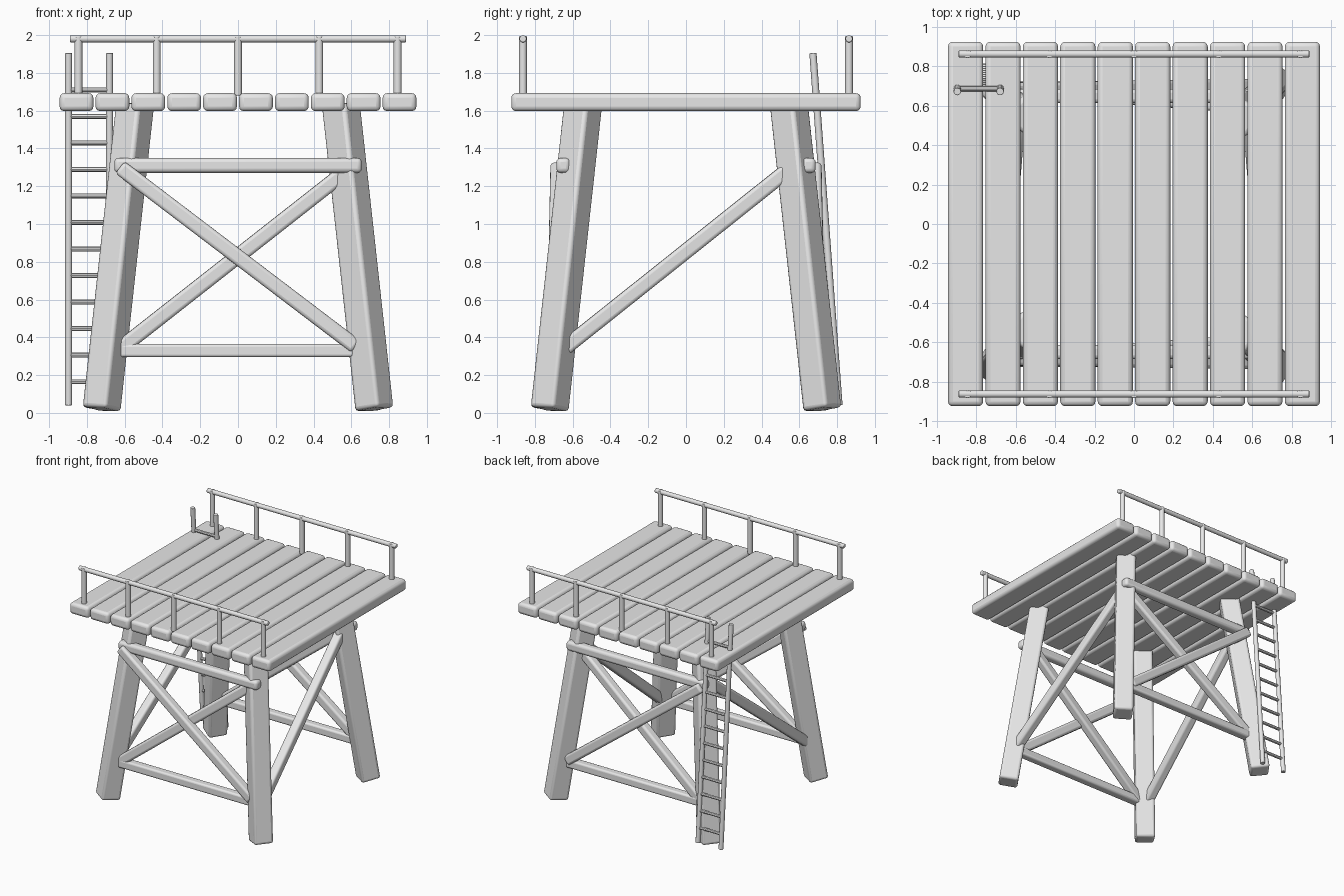
import bpy, math
from mathutils import Vector, Matrix

old = bpy.data.objects.get("Cube")
if old:
    bpy.data.objects.remove(old, do_unlink=True)

GREY = (0.8, 0.8, 0.8, 1.0)
mat = bpy.data.materials.new("plain_grey")
mat.use_nodes = True
mat.diffuse_color = GREY
mat.node_tree.nodes["Principled BSDF"].inputs["Base Color"].default_value = GREY


def finish(ob, name, bevel):
    """Name, colour, round and shade one part."""
    ob.name = name
    ob.data.materials.append(mat)
    if bevel:
        mod = ob.modifiers.new("rounding", 'BEVEL')
        mod.width = bevel
        mod.segments = 3
        mod.limit_method = 'ANGLE'
        mod.angle_limit = math.radians(50)
    bpy.ops.object.shade_smooth_by_angle(angle=math.radians(40))
    return ob


def axis_frame(a, b, twist=0.0):
    """Frame whose z runs from a to b, with its x kept level with the ground."""
    z = (b - a).normalized()
    up = Vector((0, 1, 0)) if abs(z.z) > 0.9 else Vector((0, 0, 1))
    x = up.cross(z).normalized()
    rot = Matrix((x, z.cross(x), z)).transposed().to_4x4()
    return Matrix.Translation((a + b) / 2) @ rot @ Matrix.Rotation(twist, 4, 'Z')


def beam(name, a, b, w, h, bevel, twist=0.0):
    a, b = Vector(a), Vector(b)
    bpy.ops.mesh.primitive_cube_add(size=1)
    ob = bpy.context.object
    ob.data.transform(Matrix.Diagonal((w, h, (b - a).length, 1)))
    ob.matrix_world = axis_frame(a, b, twist)
    return finish(ob, name, bevel)


def rod(name, a, b, r, bevel=0.0, sides=12):
    a, b = Vector(a), Vector(b)
    bpy.ops.mesh.primitive_cylinder_add(vertices=sides, radius=r, depth=(b - a).length)
    ob = bpy.context.object
    ob.matrix_world = axis_frame(a, b)
    return finish(ob, name, bevel)


# Deck planks
for i in range(10):
    x = -0.855 + 0.19 * i
    beam("deck_plank", (x, -0.925, 1.645), (x, 0.925, 1.645), 0.179, 0.095, 0.025)

# Splayed legs, turned about their own axes
for sx in (-1, 1):
    for sy in (-1, 1):
        beam("leg", (sx * 0.722, sy * 0.722, 0.02), (sx * 0.545, sy * 0.545, 1.63),
             0.155, 0.155, 0.02, math.radians(-35))

# Front and back frames: two level beams and a cross
for sy, side in ((-1, "front"), (1, "back")):
    beam(side + "_upper_beam", (-0.655, sy * 0.65, 1.31), (0.655, sy * 0.65, 1.31), 0.073, 0.078, 0.022)
    beam(side + "_lower_beam", (-0.66, sy * 0.69, 0.33), (0.66, sy * 0.69, 0.33), 0.07, 0.07, 0.015)
    beam(side + "_outer_brace", (-0.625, sy * 0.68, 1.3), (0.625, sy * 0.7, 0.35), 0.075, 0.08, 0.018)
    beam(side + "_inner_brace", (-0.65, sy * 0.69, 0.32), (0.56, sy * 0.6, 1.27), 0.075, 0.08, 0.018)

# Side braces, low at the front and high at the back
for sx in (-1, 1):
    beam("side_brace", (sx * 0.69, -0.66, 0.33), (sx * 0.585, 0.57, 1.31), 0.075, 0.08, 0.018)

# Guard rails on the front and back edges
for sy, side in ((-1, "front"), (1, "back")):
    y = sy * 0.863
    rod(side + "_rail", (-0.89, y, 1.98), (0.89, y, 1.98), 0.019, 0.006)
    for x in (-0.845, -0.43, 0, 0.43, 0.845):
        rod(side + "_rail_post", (x, y, 1.68), (x, y, 1.995), 0.021, 0.005)


# Ladder leaning at the back right corner
def ladder_y(z):
    return 0.81 - 0.074 * (z - 0.04)


for x in (-0.897, -0.68):
    rod("ladder_rail", (x, ladder_y(0.04), 0.04), (x, ladder_y(1.905), 1.905), 0.019, 0.004)
for i in range(12):
    z = 0.165 + 0.1405 * i
    rod("ladder_rung", (-0.897, ladder_y(z), z), (-0.68, ladder_y(z), z), 0.013, sides=8)
